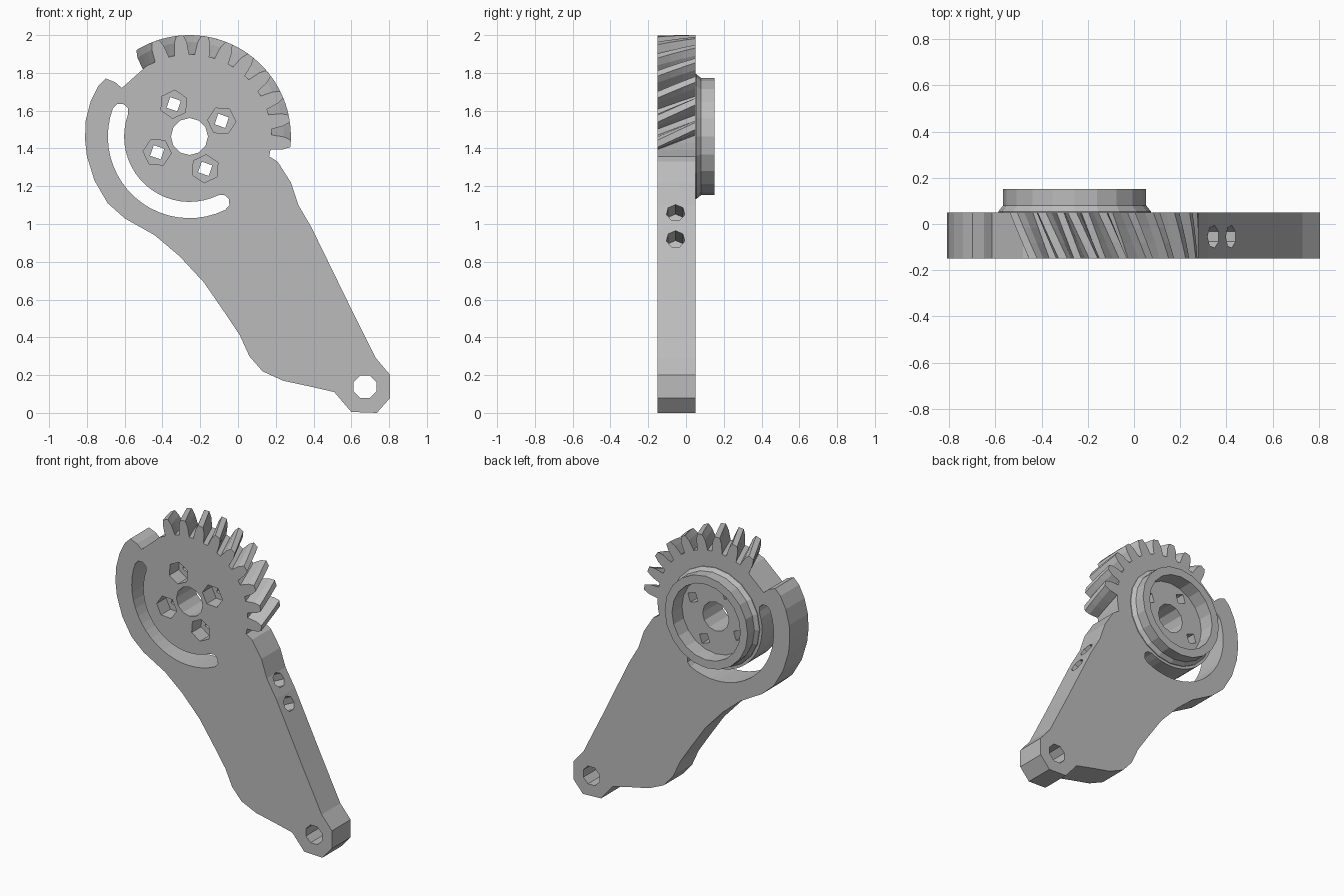
import bpy, bmesh
from math import cos, sin, radians
from mathutils import Matrix, Vector

if "Cube" in bpy.data.objects:
    bpy.data.objects.remove(bpy.data.objects["Cube"], do_unlink=True)

HUB = (-0.257, 1.463)
FRONT, BACK = -0.15, 0.05

grey = bpy.data.materials.new("plain grey")
grey.use_nodes = True
grey.diffuse_color = (0.5, 0.5, 0.5, 1)
grey.node_tree.nodes["Principled BSDF"].inputs["Base Color"].default_value = (0.5, 0.5, 0.5, 1)


def polar(r, deg, c=HUB):
    return (c[0] + r * cos(radians(deg)), c[1] + r * sin(radians(deg)))


def arc(r, a, b, n, c=HUB):
    return [polar(r, a + (b - a) * i / n, c) for i in range(n + 1)]


def polygon(c, r, n, turn=0):
    return arc(r, turn, turn + 360, n, c)[:-1]


def finish(name, bm):
    bmesh.ops.recalc_face_normals(bm, faces=bm.faces)
    me = bpy.data.meshes.new(name)
    bm.to_mesh(me)
    bm.free()
    ob = bpy.data.objects.new(name, me)
    bpy.context.collection.objects.link(ob)
    me.materials.append(grey)
    return ob


def loft(name, loops):
    """Skin matching loops of 3D points and cap both ends."""
    bm = bmesh.new()
    rings = [[bm.verts.new(p) for p in loop] for loop in loops]
    for a, b in zip(rings, rings[1:]):
        for i in range(len(a)):
            j = (i + 1) % len(a)
            bm.faces.new((a[i], a[j], b[j], b[i]))
    bm.faces.new(rings[0])
    bm.faces.new(rings[-1][::-1])
    return finish(name, bm)


def prism(name, pts, y0, y1):
    return loft(name, [[(x, y, z) for x, z in pts] for y in (y0, y1)])


def cut(target, cutter):
    mod = target.modifiers.new("cut", 'BOOLEAN')
    mod.operation, mod.solver, mod.object = 'DIFFERENCE', 'EXACT', cutter
    bpy.context.view_layer.objects.active = target
    bpy.ops.object.modifier_apply(modifier=mod.name)
    bpy.data.objects.remove(cutter, do_unlink=True)


# Arm plate: gear root arc, slotted lug, curved left edge, foot, right edge
outline = arc(0.435, -14, 118, 28) + [
    (-0.48, 1.84), (-0.615, 1.72), (-0.65, 1.75), (-0.70, 1.77), (-0.74, 1.73),
    (-0.78, 1.65), (-0.806, 1.55), (-0.81, 1.45), (-0.80, 1.36), (-0.76, 1.23),
    (-0.69, 1.11), (-0.60, 1.03), (-0.44, 0.94), (-0.31, 0.83), (-0.18, 0.69),
    (-0.07, 0.53), (0.01, 0.41), (0.06, 0.30), (0.13, 0.22), (0.24, 0.17),
    (0.38, 0.14), (0.51, 0.11), (0.60, 0.005), (0.735, 0), (0.806, 0.08),
    (0.806, 0.20), (0.73, 0.29), (0.59, 0.57), (0.39, 0.98), (0.32, 1.10),
    (0.28, 1.22), (0.21, 1.33)]
plate = prism("arm_plate", outline, FRONT, BACK)

# Curved slot with rounded ends
start, end = 160, 296
slot = arc(0.432, start, end, 20) + arc(0.043, end, end + 180, 4, polar(0.389, end))[1:-1]
slot += arc(0.346, end, start, 20) + arc(0.043, start + 180, start + 360, 4, polar(0.389, start))[1:-1]
cut(plate, prism("slot_cutter", slot, -0.3, 0.3))

# Shaft hole and foot hole
cut(plate, prism("shaft_cutter", polygon(HUB, 0.098, 12), -0.3, 0.3))
cut(plate, prism("foot_cutter", polygon((0.672, 0.138), 0.065, 8, 22.5), -0.3, 0.3))

# Four screw holes with hexagonal pockets in the front
for k in range(4):
    turn = 26 + 90 * k
    c = polar(0.19, turn)
    cut(plate, prism("pocket_cutter", polygon(c, 0.075, 6, turn + 30), -0.3, -0.05))
    cut(plate, prism("screw_cutter", polygon(c, 0.042, 4, turn), -0.3, 0.3))

# Two blind holes drilled into the right edge
normal = Vector((0.41, 0, 0.2)).normalized()
turn_to_normal = normal.to_track_quat('Z', 'Y').to_matrix().to_4x4()
for x, z in ((0.345, 1.06), (0.42, 0.92)):
    bm = bmesh.new()
    place = Matrix.Translation((x, -0.055, z)) @ turn_to_normal
    bmesh.ops.create_cone(bm, cap_ends=True, segments=7, radius1=0.05,
                          radius2=0.05, depth=0.24, matrix=place)
    cut(plate, finish("edge_hole_cutter", bm))

# Helical gear teeth
TWIST = 10
for k in range(9):
    mid = -4 + 14.2 * k
    loops = []
    for i in range(4):
        t = i / 3
        a = mid + TWIST * t
        y = FRONT + (BACK - FRONT) * t
        shape = ((0.41, -5.2), (0.44, -5), (0.50, -3.8), (0.537, -2),
                 (0.537, 2), (0.50, 3.8), (0.44, 5), (0.41, 5.2))
        pts = [polar(r, a + d) for r, d in shape]
        loops.append([(x, y, z) for x, z in pts])
    loft("gear_tooth_%d" % (k + 1), loops)

# Raised collar on the back, flared where it meets the plate
profile = [(0.252, 0.04), (0.33, 0.04), (0.33, 0.055), (0.31, 0.08),
           (0.31, 0.152), (0.255, 0.152)]
SIDES = 20
bm = bmesh.new()
rings = [[bm.verts.new((x, y, z)) for x, z in polygon(HUB, r, SIDES)] for r, y in profile]
for a, b in zip(rings, rings[1:] + rings[:1]):
    for i in range(SIDES):
        j = (i + 1) % SIDES
        bm.faces.new((a[i], a[j], b[j], b[i]))
finish("back_collar", bm)
